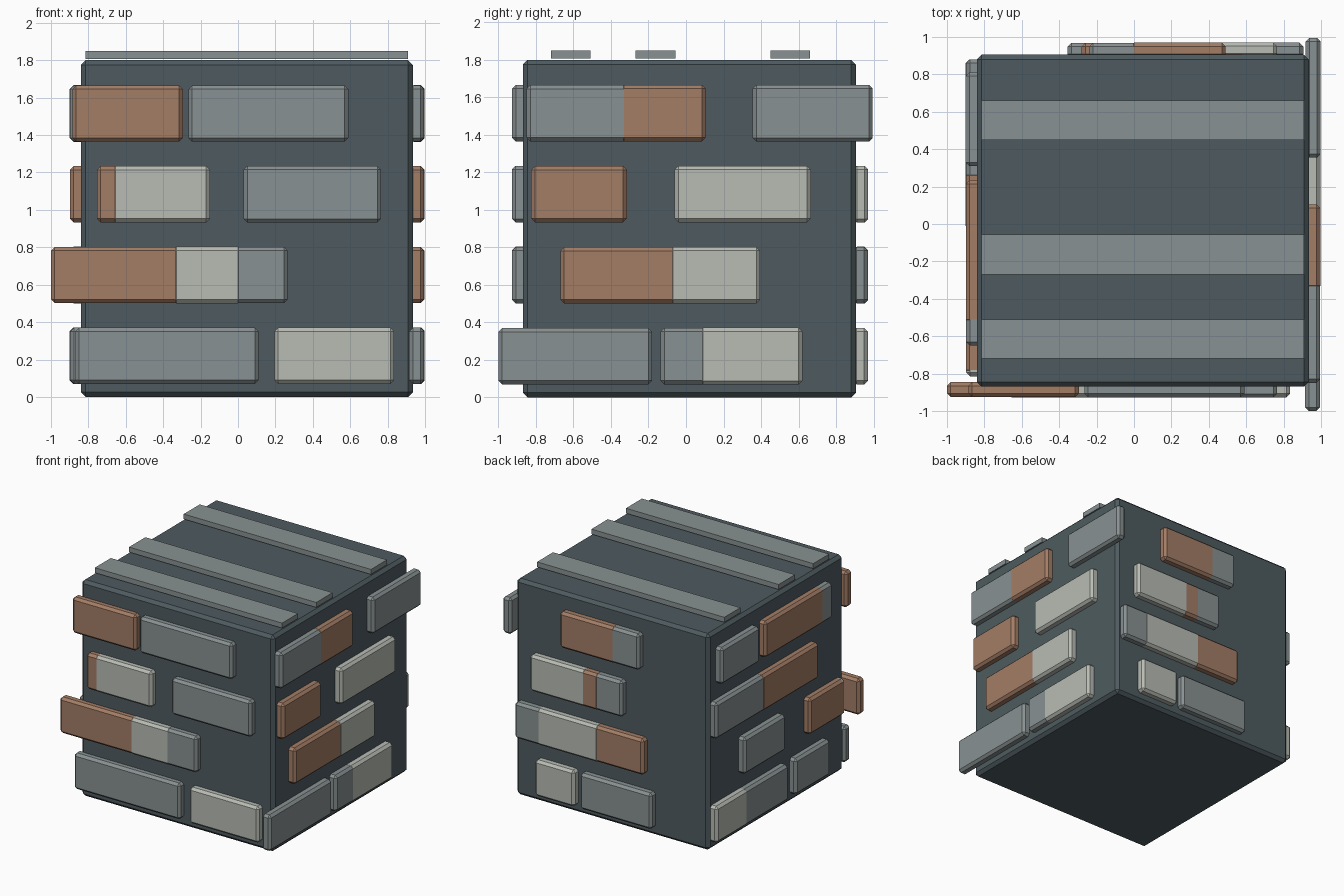
import bpy

if "Cube" in bpy.data.objects:
    bpy.data.objects.remove(bpy.data.objects["Cube"])

COLORS = {
    "dark": (0.077, 0.105, 0.117, 1),
    "grey": (0.25, 0.283, 0.287, 1),
    "clay": (0.366, 0.205, 0.133, 1),
    "pale": (0.479, 0.503, 0.456, 1),
}
MATS = {}
for key, rgba in COLORS.items():
    MATS[key] = bpy.data.materials.new(key)
    MATS[key].diffuse_color = rgba


def box(name, lo, hi, color, bevel=0.0):
    bpy.ops.mesh.primitive_cube_add(size=1, location=[(a + b) / 2 for a, b in zip(lo, hi)])
    ob = bpy.context.object
    ob.name = name
    ob.scale = [b - a for a, b in zip(lo, hi)]
    bpy.ops.object.transform_apply(location=False, rotation=False, scale=True)
    ob.data.materials.append(MATS[color])
    if bevel:
        mod = ob.modifiers.new("chamfer", "BEVEL")
        mod.width = bevel
        mod.segments = 1
    return ob


# Wall core
X0, X1, Y0, Y1 = -0.84, 0.935, -0.87, 0.905
box("wall_core", (X0, Y0, 0), (X1, Y1, 1.8), "dark", 0.025)

# Roof slats
for y0, y1 in ((-0.72, -0.51), (-0.27, -0.055), (0.45, 0.66)):
    box("roof_slat", (-0.815, y0, 1.808), (0.91, y1, 1.85), "grey")

# Brick courses, bottom to top: (start, end, colour) along each wall
BRICKS = {
    "front": [
        [(-0.87, 0.11, "grey"), (0.195, 0.835, "pale")],
        [(-1.0, -0.2, "clay"), (-0.25, 0.265, "grey"), (-0.35, 0.02, "pale")],
        [(-0.755, -0.25, "clay"), (-0.675, -0.15, "pale"), (0.03, 0.765, "grey")],
        [(-0.885, -0.295, "clay"), (-0.265, 0.59, "grey")],
    ],
    "right": [
        [(-1.0, -0.18, "grey"), (-0.135, 0.4, "grey"), (0.07, 0.62, "pale")],
        [(-0.67, 0.1, "clay"), (-0.09, 0.395, "pale")],
        [(-0.825, -0.315, "clay"), (-0.06, 0.665, "pale")],
        [(-0.85, -0.1, "grey"), (-0.35, 0.105, "clay"), (0.355, 0.995, "grey")],
    ],
    "back": [
        [(-0.355, 0.305, "grey"), (0.355, 0.72, "pale")],
        [(-0.28, 0.53, "clay"), (0.5, 0.905, "grey"), (0.13, 0.7, "pale")],
        [(-0.085, 0.3, "grey"), (0.13, 0.6, "clay"), (0.25, 0.765, "pale")],
        [(-0.24, 0.3, "grey"), (-0.02, 0.49, "clay")],
    ],
    "left": [
        [(-0.62, -0.165, "grey"), (-0.07, 0.6, "grey"), (0.47, 0.88, "pale")],
        [(-0.815, -0.5, "pale"), (-0.8, -0.35, "clay"), (-0.03, 0.51, "grey")],
        [(0.0, 0.88, "grey"), (-0.47, 0.28, "clay")],
        [(-0.65, 0.0, "grey"), (-0.53, 0.235, "clay"), (0.31, 0.81, "grey")],
    ],
}
# Depth range of each wall's bricks and the outward direction
DEPTH = {"front": (-0.925, -0.845, -1), "right": (0.915, 0.995, 1),
         "back": (0.888, 0.968, 1), "left": (-0.897, -0.817, -1)}

for side, courses in BRICKS.items():
    d0, d1, out = DEPTH[side]
    for row, course in enumerate(courses):
        z0 = 0.07 + 0.4317 * row
        for i, (a, b, color) in enumerate(course):
            # Overlapping bricks sit a hair proud of the previous one
            s = out * 0.0015 * i
            if side in ("front", "back"):
                lo, hi = (a, d0 + s, z0), (b, d1 + s, z0 + 0.3)
            else:
                lo, hi = (d0 + s, a, z0), (d1 + s, b, z0 + 0.3)
            e = 0.0008 * i
            lo, hi = (*lo[:2], lo[2] - e), (*hi[:2], hi[2] + e)
            box(side + "_brick", lo, hi, color, 0.02)

for m in bpy.data.materials:
    if m.users and not m.is_grease_pencil:
        m.use_nodes = True
        m.node_tree.nodes["Principled BSDF"].inputs["Base Color"].default_value = m.diffuse_color
